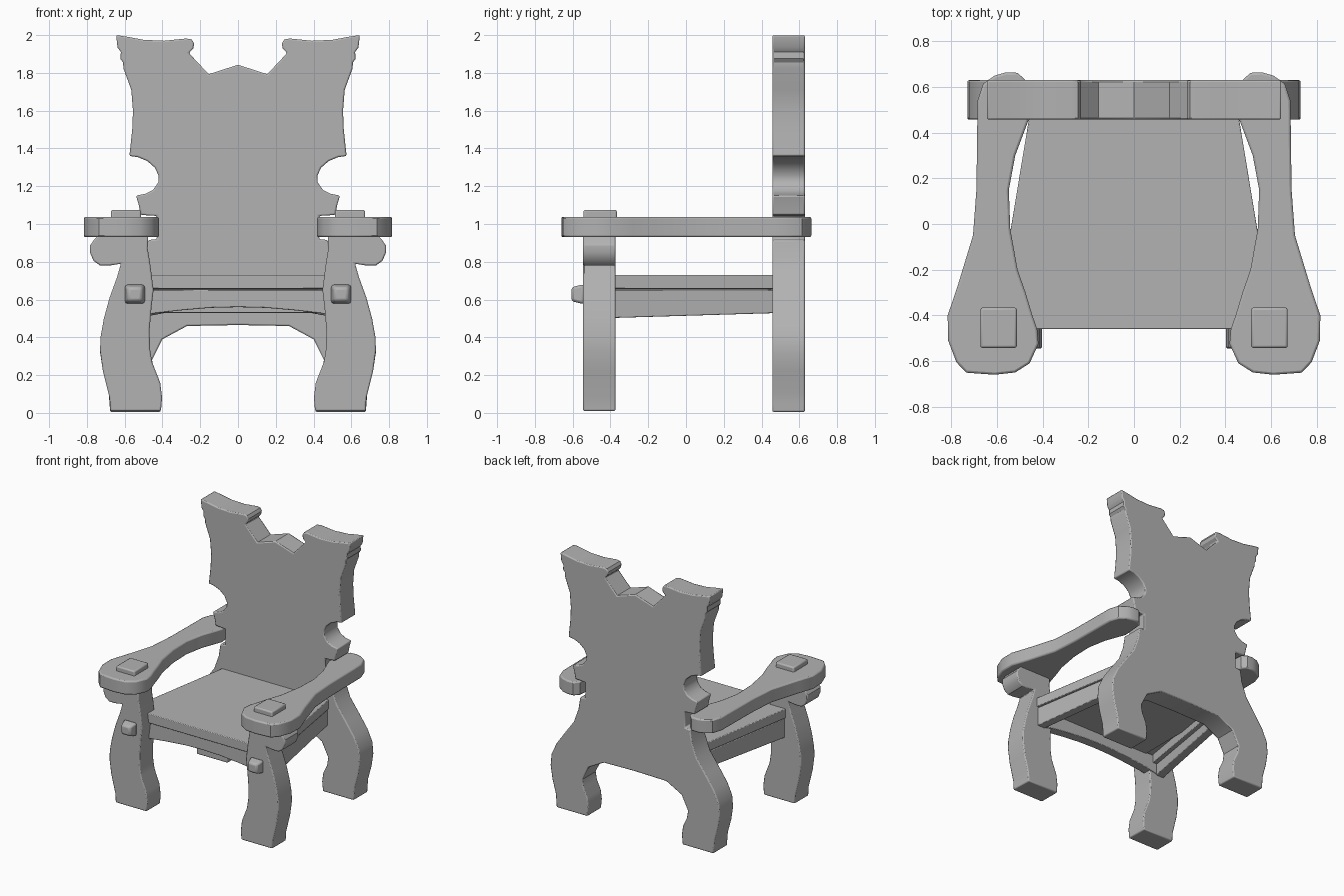
import bpy, bmesh

if "Cube" in bpy.data.objects:
    bpy.data.objects.remove(bpy.data.objects["Cube"])

# One mid-grey for the whole chair
grey = bpy.data.materials.new("grey")
grey.diffuse_color = (.45, .45, .45, 1)
grey.use_nodes = True
grey.node_tree.nodes["Principled BSDF"].inputs["Base Color"].default_value = grey.diffuse_color


def prism(name, pts, axis, lo, hi, bevel=0.008, mirror=False, segments=2):
    """Extrude a profile along y (x,z points) or z (x,y points)."""
    def place(p, d):
        return (p[0], d, p[1]) if axis == 'y' else (p[0], p[1], d)
    bm = bmesh.new()
    a = [bm.verts.new(place(p, lo)) for p in pts]
    b = [bm.verts.new(place(p, hi)) for p in pts]
    bm.faces.new(a)
    bm.faces.new(b)
    n = len(pts)
    for i in range(n):
        j = (i + 1) % n
        bm.faces.new((a[i], a[j], b[j], b[i]))
    bmesh.ops.recalc_face_normals(bm, faces=bm.faces)
    me = bpy.data.meshes.new(name)
    bm.to_mesh(me)
    bm.free()
    me.materials.append(grey)
    ob = bpy.data.objects.new(name, me)
    bpy.context.collection.objects.link(ob)
    if bevel:
        m = ob.modifiers.new("bevel", 'BEVEL')
        m.width, m.segments = bevel, segments
        m.limit_method, m.angle_limit = 'ANGLE', 1.2
    if mirror:
        ob.modifiers.new("mirror", 'MIRROR')
    bpy.ops.object.select_all(action='DESELECT')
    ob.select_set(True)
    bpy.context.view_layer.objects.active = ob
    bpy.ops.object.shade_smooth_by_angle(angle=0.6)
    return ob


def symmetric(half):
    """Complete a half outline that runs from the centre top to the centre bottom."""
    return half + [(-x, z) for x, z in reversed(half) if x > 0]


def rect(x0, x1, y0, y1):
    return [(x0, y0), (x1, y0), (x1, y1), (x0, y1)]


# Back panel with its two rear legs, cut from one board
back = [(0, 1.843), (.155, 1.793), (.26, 1.905), (.237, 1.928), (.232, 1.955),
        (.245, 1.977), (.275, 1.982), (.39, 1.97), (.5, 1.975), (.58, 1.99),
        (.645, 2.0), (.638, 1.935), (.62, 1.91), (.623, 1.875), (.608, 1.855),
        (.607, 1.825), (.565, 1.71), (.556, 1.6), (.56, 1.5), (.575, 1.36), (.53, 1.354),
        (.48, 1.333), (.44, 1.298), (.42, 1.255), (.422, 1.22), (.45, 1.18),
        (.49, 1.16), (.54, 1.15), (.525, 1.1), (.515, 1.048), (.43, 1.043),
        (.43, .92), (.475, .915), (.49, .82), (.53, .71), (.61, .6), (.68, .5),
        (.722, .41), (.73, .32), (.715, .22), (.685, .11), (.68, .05), (.677, .005),
        (.41, .005), (.402, .08), (.412, .15), (.445, .22), (.455, .28),
        (.40, .39), (.27, .46), (0, .465)]
prism("back_panel", symmetric(back), 'y', .457, .63)

# Front legs with a scroll below the arm
leg = [(.476, .94), (.478, .87), (.465, .79), (.447, .65), (.458, .56), (.468, .44),
       (.466, .34), (.455, .27), (.412, .16), (.402, .08), (.408, .01), (.676, .01),
       (.68, .08), (.715, .22), (.73, .33), (.728, .4), (.71, .5), (.68, .61),
       (.64, .72), (.62, .79), (.68, .78), (.73, .78), (.765, .805), (.784, .85),
       (.784, .885), (.76, .92), (.74, .94)]
prism("front_leg", leg, 'y', -.545, -.373, mirror=True)

# Armrests
arm = [(.418, -.525), (.457, -.61), (.52, -.65), (.61, -.66), (.735, -.651),
       (.778, -.605), (.814, -.51), (.816, -.4), (.775, -.28), (.705, -.05), (.69, .15),
       (.686, .46), (.685, .54), (.66, .615), (.61, .65), (.56, .664), (.51, .662),
       (.475, .63), (.46, .46), (.52, .3), (.548, .15), (.542, -.02), (.51, -.2),
       (.475, -.3), (.445, -.4), (.424, -.46)]
prism("armrest", arm, 'z', .93, 1.038, bevel=.01, mirror=True)

# Leg tenons showing through the arms
prism("arm_tenon", rect(.513, .673, -.543, -.366), 'z', .95, 1.075, bevel=.01, mirror=True)

# Tapered pegs through the legs
peg = prism("leg_peg", rect(.49, .602, .575, .682), 'y', -.607, -.54, bevel=.014, mirror=True)
for v in peg.data.vertices:
    if v.co.y < -.6:
        v.co.x = .546 + (v.co.x - .546) * .68
        v.co.z = .6285 + (v.co.z - .6285) * .68


# Seat board, widening towards the front
def half(y):
    return .46 + (.46 - y) * .165


def side_strip(y0, y1, outer, inner):
    return [(half(y0) - outer, y0), (half(y1) - outer, y1),
            (half(y1) - inner, y1), (half(y0) - inner, y0)]


f, r = -.46, .465
prism("seat", [(-half(f), f), (half(f), f), (half(r), r), (-half(r), r)], 'z', .657, .73, bevel=.005)

# Side rails with a sloping lower edge, and inner cleats
rail = prism("side_rail", side_strip(-.42, .465, .008, .075), 'z', .5, .652, bevel=.005, mirror=True)
for v in rail.data.vertices:
    if v.co.z < .6:
        v.co.z = .503 + (v.co.y + .375) * .03
prism("side_cleat", side_strip(-.40, .46, .07, .11), 'z', .59, .665, bevel=.004, mirror=True)

# Front rail with arched lower edge, back rail, and the panel closing the frame
arch = [(0, .652), (.52, .652), (.52, .51), (.44, .527), (.3, .543), (.15, .556), (0, .56)]
prism("front_rail", symmetric(arch), 'y', -.44, -.365, bevel=.005)
prism("back_rail", rect(-.44, .44, .53, .652), 'y', .40, .465, bevel=.005)
prism("seat_spacer", rect(-.42, .42, -.42, .45), 'z', .64, .67, bevel=0)
